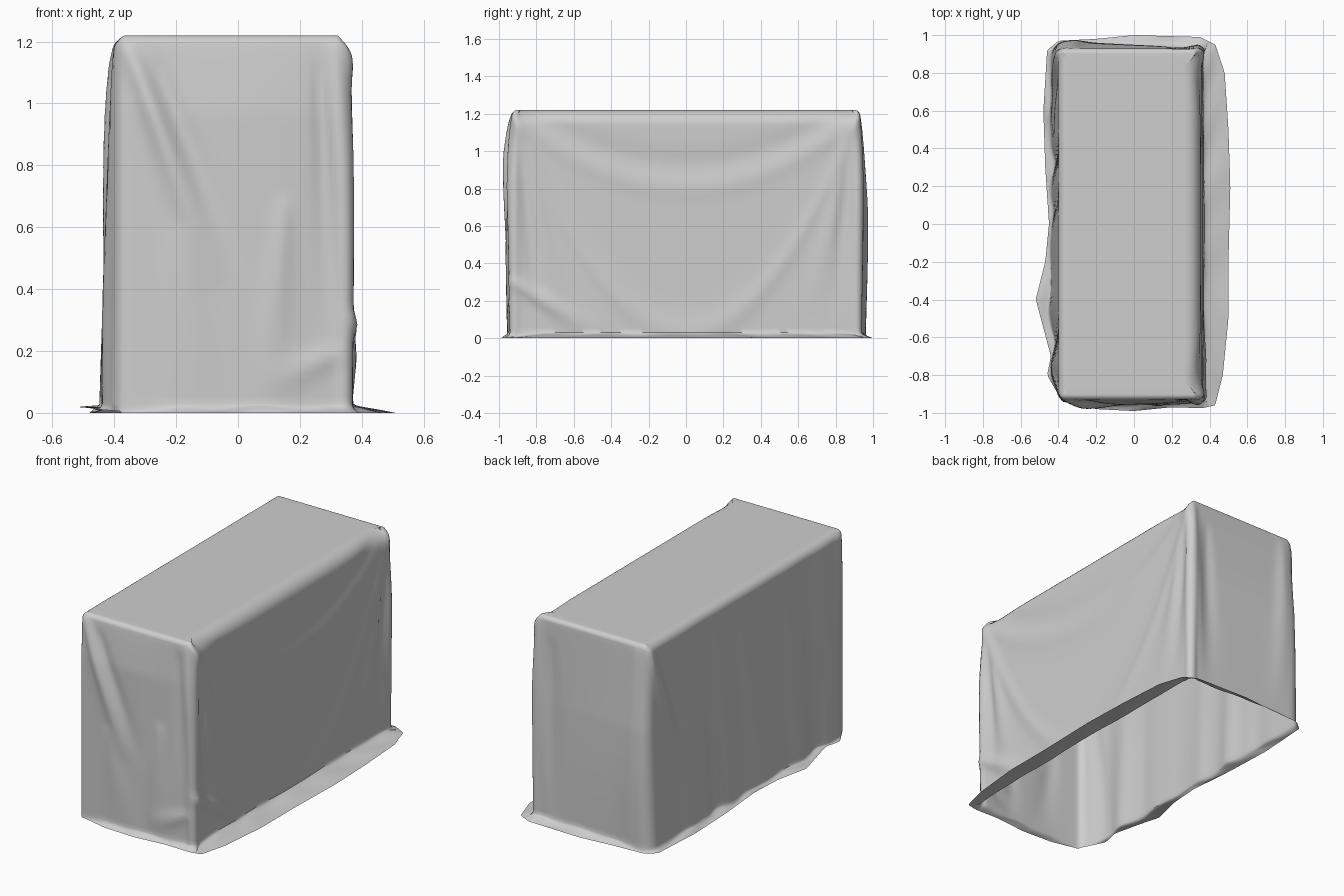
import bpy, bmesh, math
from mathutils import Vector

cube = bpy.data.objects.get("Cube")
if cube:
    bpy.data.objects.remove(cube)

TOP, CX, HX, HY, CORNER = 1.22, -0.022, 0.375, 0.927, 0.035

# Outline of the hem where the cloth spreads on the floor
HEM = [(-.46, .92), (-.40, .97), (-.2, .98), (0, 1.0), (.35, .99), (.43, .95), (.48, .8), (.5, .5),
       (.51, .2), (.5, -.2), (.5, -.5), (.47, -.8), (.43, -.96), (.36, -.975), (.2, -.97), (0, -.99),
       (-.2, -.98), (-.38, -.94), (-.46, -.8), (-.44, -.7), (-.48, -.55), (-.52, -.4), (-.47, -.2),
       (-.45, 0), (-.47, .3), (-.48, .6)]


def bump(v, centre, width):
    return math.exp(-((v - centre) / width) ** 2)


def ridge(u, z, a, b, width, height):
    """Soft fold running along the segment a-b, fading at both ends."""
    ax, az, dx, dz = a[0], a[1], b[0] - a[0], b[1] - a[1]
    t = max(0, min(1, ((u - ax) * dx + (z - az) * dz) / (dx * dx + dz * dz)))
    dist = math.hypot(u - ax - t * dx, z - az - t * dz)
    return height * bump(dist, 0, width * (0.6 + t)) * math.sin(math.pi * t ** .6)


def swag(u, z, low, sag, width, height):
    """Hanging curve between the two upper corners."""
    return height * bump(z, low + sag * (u / 0.85) ** 2, width)


def droop(z, reach=.25):
    return min(1, max(0, (TOP - z) / reach)) ** .8


def front_fold(x, z):
    d = .028 * droop(z) * max(0, 1 - ((x + .05) / .45) ** 2)
    d += ridge(x, z, (-.36, 1.2), (-.06, .4), .04, .03)
    d -= ridge(x, z, (-.27, 1.15), (.02, .4), .04, .012)
    d += ridge(x, z, (.31, 1.2), (.35, .0), .035, .02)
    d -= ridge(x, z, (.26, 1.15), (.31, .2), .03, .015)
    d += ridge(x, z, (.15, .7), (.1, .0), .04, .014)
    d += ridge(x, z, (.33, .2), (.08, .08), .04, .012)
    d += ridge(x, z, (-.2, .6), (-.1, .0), .06, .01)
    return d


def back_fold(x, z):
    d = droop(z, .5) * (.022 - .05 * x) * (.65 + .35 * bump(z, .4, .5))
    d += ridge(x, z, (-.33, 1.2), (-.28, 0), .05, .012)
    d += ridge(x, z, (.33, 1.2), (.3, 0), .035, .014)
    d -= ridge(x, z, (.24, 1.1), (.22, 0), .04, .01)
    return d


def right_fold(y, z):
    d = .012 * (1 - z / TOP) + swag(y, z, .8, .33, .06, .006) + swag(y, z, .03, 1.0, .07, .008)
    d -= swag(y, z, .93, .3, .07, .008)
    d += ridge(y, z, (-.95, .32), (-.45, .0), .04, .02)
    for s in (-1, 1):
        d += ridge(y, z, (s * .92, 1.2), (s * .89, 0), .035, .012)
        d += ridge(y, z, (s * .9, 1.15), (s * .66, .1), .04, .012)
        d -= ridge(y, z, (s * .87, 1.1), (s * .8, .1), .03, .01)
    return d


def left_fold(y, z):
    fall = max(0, 1 - z / TOP) ** .7
    # The front corner hangs straight while the rest swells outward
    d = .042 * fall * min(1, max(0, (y + .93) / .2))
    for at, size in ((.6, .008), (.35, -.02), (.1, -.012), (-.1, .004), (-.42, .01), (-.6, -.02), (-.78, .014)):
        d += size * bump(y, at + .06 * (z - .5), .07) * fall
    d += ridge(y, z, (.92, 1.2), (.65, .3), .045, .02)
    d -= ridge(y, z, (.82, 1.15), (.5, .3), .04, .012)
    d += ridge(y, z, (-.88, 1.2), (-.78, 0), .04, .014)
    return d


def outline(side_steps=(36, 80), corner_steps=6):
    """Points and outward normals round a rectangle with rounded corners."""
    out = []
    ix, iy = HX - CORNER, HY - CORNER
    centres = [(ix, iy), (-ix, iy), (-ix, -iy), (ix, -iy)]
    for k, (cx, cy) in enumerate(centres):
        for i in range(corner_steps + 1):
            a = math.pi / 2 * (k + i / corner_steps)
            n = Vector((math.cos(a), math.sin(a), 0))
            out.append((Vector((cx + CX, cy, 0)) + n * CORNER, n))
        start = out[-1]
        nx, ny = centres[(k + 1) % 4]
        end = Vector((nx + CX, ny, 0)) + start[1] * CORNER
        steps = side_steps[k % 2]
        for i in range(1, steps):
            out.append((start[0].lerp(end, i / steps), start[1]))
    return out


def hem_point(p):
    """Where a ray from the middle through p meets the hem outline."""
    for i, (bx, by) in enumerate(HEM):
        a, b = Vector(HEM[i - 1]), Vector((bx, by))
        e, d = b - a, Vector((p.x, p.y))
        den = d.x * e.y - d.y * e.x
        if abs(den) < 1e-9:
            continue
        t = (a.x * e.y - a.y * e.x) / den
        s = (a.x * d.y - a.y * d.x) / den
        if t > 0 and -1e-6 <= s <= 1 + 1e-6:
            return Vector((d.x * t, d.y * t, 0))
    return p.copy()


def wall(p, n, z):
    d = max(n.x, 0) ** 2 * right_fold(p.y, z) + max(-n.x, 0) ** 2 * left_fold(p.y, z)
    d += max(n.y, 0) ** 2 * back_fold(p.x, z) + max(-n.y, 0) ** 2 * front_fold(p.x, z)
    # Gathered cloth fills out the right-hand corners
    d += .03 * max(0, n.x) * abs(n.y) * droop(z, .4)
    q = p + n * d
    q.z = z
    return q


def edge_radius(n):
    return .025 + (.055 if n.x > 0 else .02) * n.x * n.x


ring = outline()
rows = []

# Top edge, rounder along the long sides
for i in range(9):
    a = math.pi / 2 * i / 8
    row = []
    for p, n in ring:
        r = edge_radius(n)
        q = wall(p, n, TOP - r * (1 - math.sin(a)))
        q -= Vector((n.x, n.y, 0)) * r * (1 - math.cos(a))
        row.append(q)
    rows.insert(0, row)
rows.insert(0, [Vector((CX + (q.x - CX) * .95, q.y * .97, TOP)) for q in rows[0]])

# Hanging walls
WALL_STEPS, FOOT = 48, .03
for i in range(1, WALL_STEPS + 1):
    f = i / WALL_STEPS
    rows.append([wall(p, n, (TOP - edge_radius(n)) * (1 - f) + FOOT * f) for p, n in ring])

# Hem turning out across the floor, with small ripples
last = rows[-1]
for i in range(1, 9):
    f = i / 8
    row = []
    for k, q in enumerate(last):
        v = q.lerp(hem_point(q), f ** 1.3)
        ripple = .006 * (1 + math.sin(k * .33) * math.sin(k * .13)) * math.sin(math.pi * f)
        lift = .02 * f * bump(q.y, -.45, .45) if q.x < -.38 else 0
        v.z = .004 + (FOOT - .004) * (1 - f) ** 3 + ripple + lift - .004 * f
        row.append(v)
    rows.append(row)

bm = bmesh.new()
grid = [[bm.verts.new(v) for v in row] for row in rows]
count = len(ring)
bm.faces.new(grid[0])
for upper, lower in zip(grid, grid[1:]):
    for k in range(count):
        j = (k + 1) % count
        bm.faces.new((upper[k], lower[k], lower[j], upper[j]))
mesh = bpy.data.meshes.new("draped_cover")
bm.to_mesh(mesh)
bm.free()

cloth = bpy.data.materials.new("grey_cloth")
cloth.use_nodes = True
cloth.diffuse_color = (.62, .62, .62, 1)
cloth.node_tree.nodes["Principled BSDF"].inputs["Base Color"].default_value = (.62, .62, .62, 1)
mesh.materials.append(cloth)

cover = bpy.data.objects.new("draped_cover", mesh)
bpy.context.collection.objects.link(cover)
bpy.context.view_layer.objects.active = cover
cover.select_set(True)
bpy.ops.object.shade_smooth_by_angle(angle=math.radians(50))
